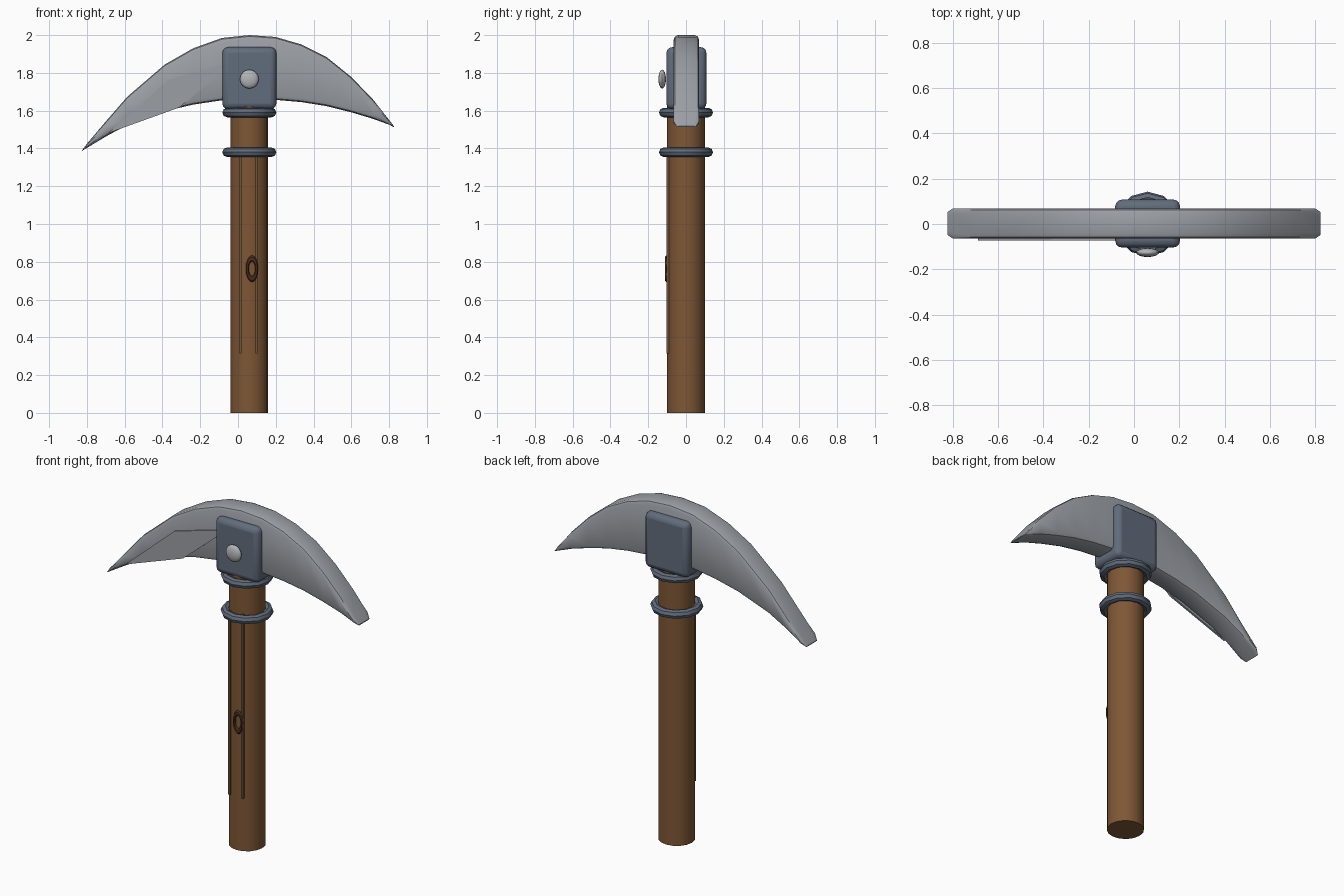
import bpy, bmesh, math

if "Cube" in bpy.data.objects:
    bpy.data.objects.remove(bpy.data.objects["Cube"])

CX = 0.06  # shaft axis


def mat(name, r, g, b):
    m = bpy.data.materials.new(name)
    m.diffuse_color = (r, g, b, 1)
    m.use_nodes = True
    m.node_tree.nodes["Principled BSDF"].inputs["Base Color"].default_value = m.diffuse_color
    return m


WOOD = mat("wood", 0.21, 0.095, 0.036)
DARK = mat("dark_wood", 0.07, 0.03, 0.012)
GRAIN = mat("grain", 0.15, 0.09, 0.04)
STEEL = mat("steel", 0.33, 0.35, 0.38)
IRON = mat("iron", 0.12, 0.15, 0.20)
RIVET = mat("rivet", 0.45, 0.46, 0.48)


def finish(name, material, smooth=True):
    o = bpy.context.object
    o.name = name
    o.data.materials.append(material)
    bpy.ops.object.transform_apply(location=False, rotation=True, scale=True)
    if smooth:
        bpy.ops.object.shade_smooth_by_angle(angle=math.radians(35))
    return o


def mesh_object(name, bm, material, smooth=True):
    bmesh.ops.recalc_face_normals(bm, faces=bm.faces)
    me = bpy.data.meshes.new(name)
    bm.to_mesh(me)
    bm.free()
    o = bpy.data.objects.new(name, me)
    bpy.context.collection.objects.link(o)
    bpy.ops.object.select_all(action='DESELECT')
    o.select_set(True)
    bpy.context.view_layer.objects.active = o
    return finish(name, material, smooth)


# Wooden handle
bpy.ops.mesh.primitive_cylinder_add(vertices=16, radius=0.1, depth=1.68, location=(CX, 0, 0.84))
finish("handle", WOOD)

# Iron collars
for name, z in (("lower_collar", 1.38), ("upper_collar", 1.59)):
    bpy.ops.mesh.primitive_torus_add(major_segments=12, minor_segments=8, major_radius=0.118,
                                     minor_radius=0.025, location=(CX, 0, z))
    finish(name, IRON)

# Crescent head: x, outer z, inner z per station, swept rounded-rectangle section
stations = [(-0.825, 1.391, 1.387), (-0.80, 1.425, 1.403), (-0.70, 1.543, 1.463),
            (-0.585, 1.675, 1.525), (-0.387, 1.845, 1.597), (-0.238, 1.93, 1.632),
            (-0.085, 1.985, 1.655), (0.06, 2.0, 1.663), (0.20, 1.99, 1.657),
            (0.338, 1.95, 1.645), (0.47, 1.883, 1.624), (0.598, 1.78, 1.592),
            (0.714, 1.66, 1.557), (0.80, 1.551, 1.526), (0.825, 1.518, 1.513)]
bm = bmesh.new()
rings = []
for i, (x, top, bot) in enumerate(stations):
    half = 0.05 if i in (0, len(stations) - 1) else 0.067
    ry = 0.023
    rz = min(0.023, (top - bot) * 0.3)
    ring = []
    for sy, sz, start in ((1, 1, 0), (-1, 1, 90), (-1, -1, 180), (1, -1, 270)):
        for k in range(3):
            a = math.radians(start + 45 * k)
            y = sy * (half - ry) + ry * math.cos(a)
            z = (top - rz if sz > 0 else bot + rz) + rz * math.sin(a)
            ring.append(bm.verts.new((x, y + 0.002, z)))
    rings.append(ring)
for a, b in zip(rings, rings[1:]):
    for k in range(12):
        j = (k + 1) % 12
        bm.faces.new((a[k], a[j], b[j], b[k]))
bm.faces.new(rings[0])
bm.faces.new(rings[-1])
mesh_object("pick_head", bm, STEEL)

# Thin facet plate on the front of the left arm
bm = bmesh.new()
outline = [(-0.69, 1.48), (-0.365, 1.765), (-0.02, 1.862), (-0.31, 1.617)]
front = [bm.verts.new((x, -0.072, z)) for x, z in outline]
back = [bm.verts.new((x, -0.060, z)) for x, z in outline]
bm.faces.new(front)
bm.faces.new(back)
for k in range(4):
    j = (k + 1) % 4
    bm.faces.new((front[k], front[j], back[j], back[k]))
mesh_object("blade_facet", bm, STEEL, False)

# Socket block with rounded edges
bpy.ops.mesh.primitive_cube_add(size=1, location=(CX, 0.002, 1.772))
bpy.context.object.scale = (0.286, 0.212, 0.328)
block = finish("socket_block", IRON)
bev = block.modifiers.new("rounding", 'BEVEL')
bev.width = 0.03
bev.segments = 3

# Rivet on the front
bpy.ops.mesh.primitive_uv_sphere_add(segments=16, ring_count=8, radius=1, location=(CX, -0.126, 1.767))
bpy.context.object.scale = (0.05, 0.02, 0.05)
finish("rivet", RIVET)

# Grain strips and knot on the front of the handle
for name, x in (("grain_left", 0.013), ("grain_right", 0.098)):
    bpy.ops.mesh.primitive_cube_add(size=1, location=(x, -0.096, 0.86))
    bpy.context.object.scale = (0.012, 0.012, 1.09)
    finish(name, GRAIN, False)
bpy.ops.mesh.primitive_torus_add(major_segments=16, minor_segments=6, major_radius=0.025, minor_radius=0.008,
                                 location=(0.074, -0.104, 0.763), rotation=(math.pi / 2, 0, 0))
bpy.context.object.scale = (1, 2.15, 1.2)
finish("knot", DARK)
